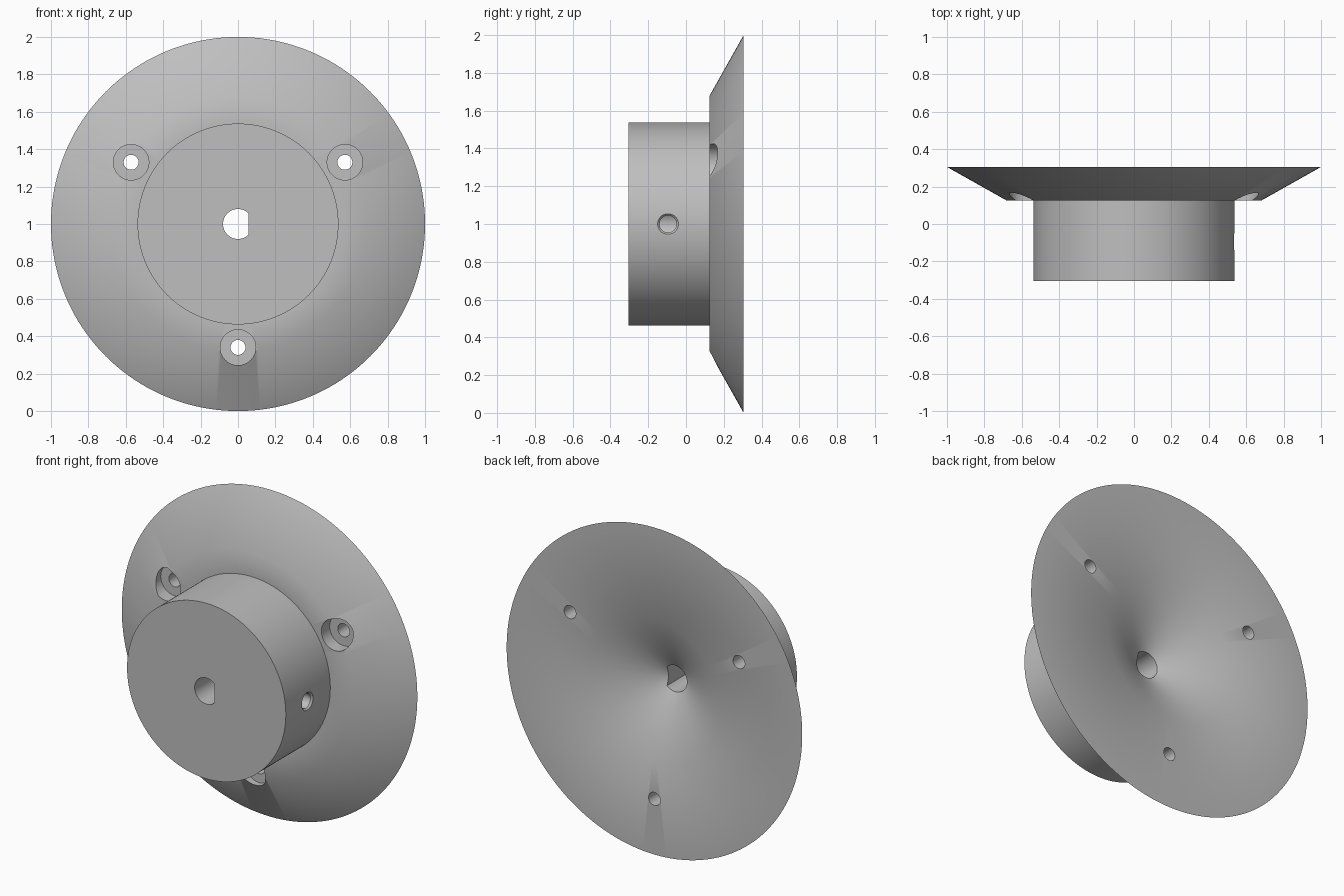
import bpy, bmesh, math
from mathutils import Matrix, Vector

if "Cube" in bpy.data.objects:
    bpy.data.objects.remove(bpy.data.objects["Cube"])

CENTRE = Vector((0, 0, 1))

grey = bpy.data.materials.new("plain grey")
grey.use_nodes = True
colour = (0.52, 0.52, 0.52, 1)
grey.diffuse_color = colour
grey.node_tree.nodes["Principled BSDF"].inputs["Base Color"].default_value = colour


def lathe(name, profile, matrix, segments=64):
    """Revolve closed (radius, height) points around local z, then place them."""
    bm = bmesh.new()
    verts = [bm.verts.new((r, 0, h)) for r, h in profile]
    edges = [bm.edges.new(pair) for pair in zip(verts, verts[1:])]
    bmesh.ops.spin(bm, geom=verts + edges, cent=(0, 0, 0), axis=(0, 0, 1),
                   angle=math.tau, steps=segments, use_merge=False)
    bmesh.ops.remove_doubles(bm, verts=bm.verts, dist=1e-5)
    bmesh.ops.recalc_face_normals(bm, faces=bm.faces)
    bm.transform(matrix)
    mesh = bpy.data.meshes.new(name)
    bm.to_mesh(mesh)
    bm.free()
    obj = bpy.data.objects.new(name, mesh)
    mesh.materials.append(grey)
    bpy.context.collection.objects.link(obj)
    return obj


def placed(offset, axis):
    """Matrix that points local z along the axis."""
    turn = Vector(axis).to_track_quat('Z', 'Y').to_matrix().to_4x4()
    return Matrix.Translation(CENTRE + Vector(offset)) @ turn


def cut(target, cutter):
    cutter.hide_render = True
    bpy.context.view_layer.objects.active = target
    mod = target.modifiers.new("cut", 'BOOLEAN')
    mod.operation = 'DIFFERENCE'
    mod.solver = 'EXACT'
    mod.object = cutter
    bpy.ops.object.modifier_apply(modifier=mod.name)
    bpy.data.objects.remove(cutter)


# Hub and bevelled flange, with the conical recess in the back
body = lathe("flanged_hub", [
    (0, -0.305), (0.537, -0.305), (0.537, 0.125), (0.68, 0.125),
    (1, 0.305), (0.445, 0.305), (0, 0.061)],
    placed((0, 0, 0), (0, 1, 0)), 160)

# D-shaped shaft bore: a round cutter with its +x side flattened
bore = lathe("bore_cutter", [(0, -0.5), (0.08, -0.5), (0.08, 0.5), (0, 0.5)],
             placed((0, 0, 0), (0, 1, 0)))
bm = bmesh.new()
bm.from_mesh(bore.data)
cut_geom = bmesh.ops.bisect_plane(
    bm, geom=bm.verts[:] + bm.edges[:] + bm.faces[:],
    plane_co=(0.055, 0, 0), plane_no=(1, 0, 0), clear_outer=True)["geom_cut"]
bmesh.ops.contextual_create(
    bm, geom=[e for e in cut_geom if isinstance(e, bmesh.types.BMEdge)])
bmesh.ops.recalc_face_normals(bm, faces=bm.faces)
bm.to_mesh(bore.data)
bm.free()
cut(body, bore)

# Three counterbored screw holes around the flange
for k in range(3):
    a = math.radians(-90 + 120 * k)
    spot = (0.66 * math.cos(a), 0, 0.66 * math.sin(a))
    cut(body, lathe("screw_hole_cutter", [
        (0, 0), (0.095, 0), (0.095, 0.205), (0.04, 0.205), (0.04, 0.5), (0, 0.5)],
        placed(spot, (0, 1, 0)), 48))

# Set screw hole through the left side of the hub into the bore
cut(body, lathe("set_screw_cutter", [
    (0, 0), (0.045, 0), (0.045, 0.525), (0.055, 0.535), (0.055, 0.7), (0, 0.7)],
    placed((0, -0.095, 0), (1, 0, 0)), 48))

# Smooth curved faces, crisp rims
bpy.ops.object.select_all(action='DESELECT')
body.select_set(True)
bpy.context.view_layer.objects.active = body
bpy.ops.object.shade_smooth_by_angle(angle=math.radians(30))
